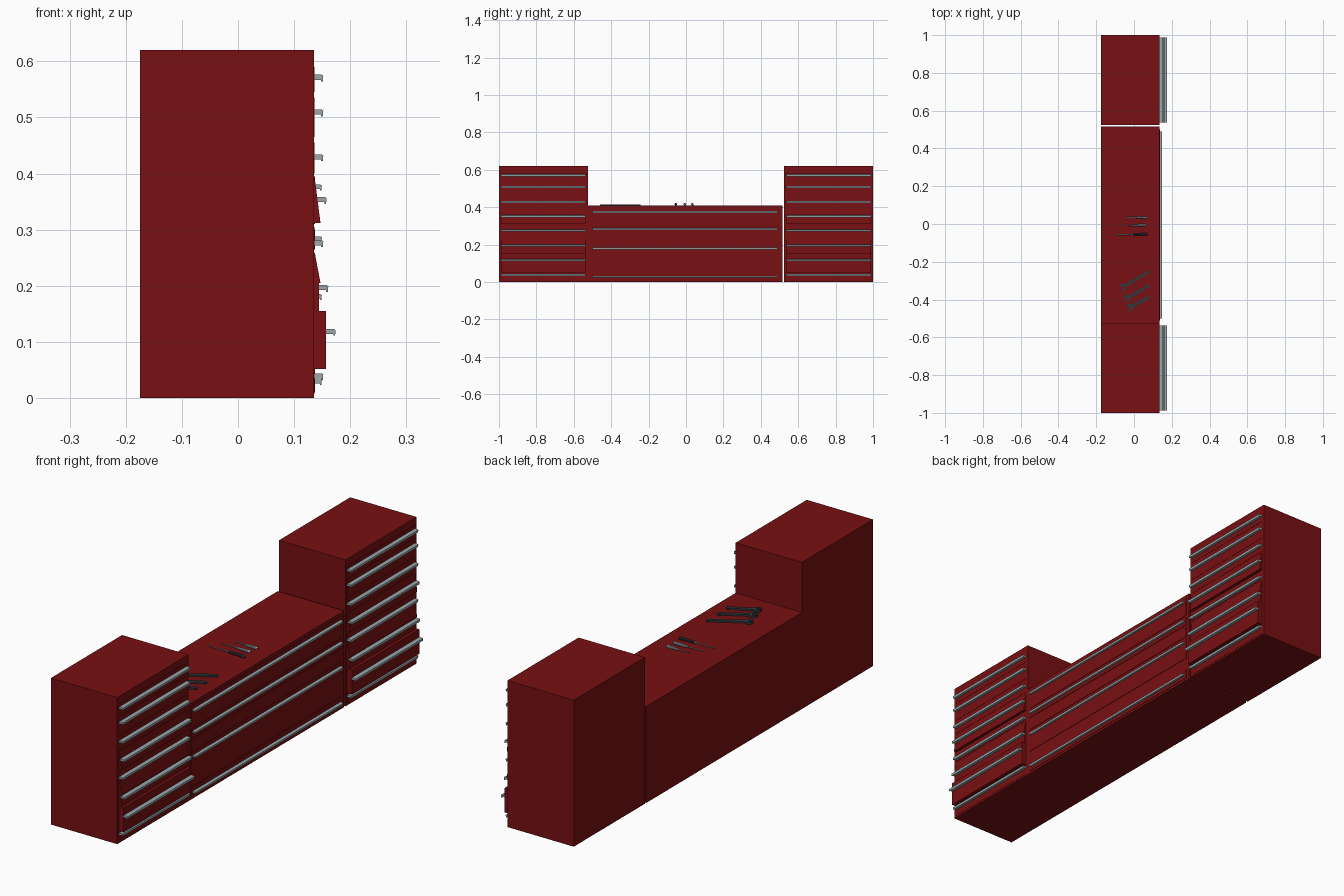
import bpy, bmesh, math
from mathutils import Matrix, Vector

cube = bpy.data.objects.get("Cube")
if cube:
    bpy.data.objects.remove(cube, do_unlink=True)


def material(name, rgb, rough=0.5):
    m = bpy.data.materials.new(name)
    m.use_nodes = True
    m.diffuse_color = (*rgb, 1)
    bsdf = m.node_tree.nodes["Principled BSDF"]
    bsdf.inputs["Base Color"].default_value = (*rgb, 1)
    bsdf.inputs["Roughness"].default_value = rough
    return m


RED = material("cabinet red", (0.19, 0.005, 0.006))
SILVER = material("handle silver", (0.32, 0.39, 0.41))
STEEL = material("dark steel", (0.03, 0.04, 0.045))


def finish(name, bm, mat):
    bmesh.ops.recalc_face_normals(bm, faces=bm.faces)
    mesh = bpy.data.meshes.new(name)
    bm.to_mesh(mesh)
    bm.free()
    mesh.materials.append(mat)
    ob = bpy.data.objects.new(name, mesh)
    bpy.context.collection.objects.link(ob)
    return ob


def extrude_profile(name, points, y0, y1, mat):
    """Sweep an x-z outline along y."""
    bm = bmesh.new()
    face = bm.faces.new([bm.verts.new((x, y0, z)) for x, z in points])
    side = bmesh.ops.extrude_face_region(bm, geom=[face])["geom"]
    verts = [v for v in side if isinstance(v, bmesh.types.BMVert)]
    bmesh.ops.translate(bm, verts=verts, vec=(0, y1 - y0, 0))
    return finish(name, bm, mat)


def box(name, x0, x1, y0, y1, z0, z1, mat):
    return extrude_profile(name, [(x0, z0), (x1, z0), (x1, z1), (x0, z1)], y0, y1, mat)


BACK, FACE = -0.175, 0.135


def handle(name, x, z, y0, y1, s=1.0):
    # Flat grip with a lip that turns down at the front
    shape = [(0, -.003), (0, .006), (.014, .006), (.017, .004),
             (.016, -.006), (.013, -.006), (.013, -.003)]
    extrude_profile(name, [(x + a * s, z + b * s) for a, b in shape], y0, y1, SILVER)


# Two tall drawer towers, one at each end
for end, y0, y1 in (("near", -1.0, -0.525), ("far", 0.525, 1.0)):
    box(end + "_tower_body", BACK, FACE, y0, y1, 0, 0.62, RED)
    a, b = y0 + 0.012, y1 - 0.012

    # Flush drawer fronts
    for i, (z0, z1) in enumerate([(.545, .59), (.465, .535), (.4, .455),
                                  (.265, .305), (.008, .046)]):
        box(f"{end}_tower_drawer_{i}", FACE - .01, FACE + .001, a, b, z0, z1, RED)

    # Drawers leaning or pulled out
    extrude_profile(end + "_upper_tilted_drawer",
                    [(.13, .312), (.147, .312), (.137, .39), (.13, .39)], a, b, RED)
    extrude_profile(end + "_lower_tilted_drawer",
                    [(.13, .155), (.144, .155), (.144, .205), (.147, .205),
                     (.137, .258), (.13, .258)], a, b, RED)
    box(end + "_open_drawer", .13, .157, a, b, .052, .155, RED)

    # Full-width pulls
    for i, (z, x) in enumerate([(.57, FACE), (.508, FACE), (.428, FACE), (.352, .141),
                                (.275, FACE), (.195, .144), (.117, .157), (.038, FACE)]):
        handle(f"{end}_tower_handle_{i}", x, z, a, b)

# Low workbench between the towers
box("bench_body", BACK, FACE, -0.525, 0.516, 0, 0.408, RED)
for i, (z0, z1) in enumerate([(.31, .395), (.265, .3), (.208, .255), (.105, .2), (.01, .052)]):
    box(f"bench_drawer_{i}", FACE - .01, FACE + .002, -.51, .5, z0, z1, RED)
for i, z in enumerate([.375, .283, .18, .028]):
    handle(f"bench_handle_{i}", FACE, z, -.5, .49, 0.85)

TOP = 0.408


# Screwdrivers: thick grip, collar, thin shaft with flat tip
def tube(bm, x0, x1, y, r0, r1, sides=10):
    mat = Matrix.Translation(((x0 + x1) / 2, y, TOP + .007)) @ Matrix.Rotation(math.pi / 2, 4, 'Y')
    bmesh.ops.create_cone(bm, cap_ends=True, segments=sides, radius1=r0, radius2=r1,
                          depth=abs(x1 - x0), matrix=mat)


for i, (y, tip, end, mat) in enumerate([(-.055, -.098, .072, STEEL),
                                        (-.007, -.072, .064, SILVER),
                                        (.034, -.042, .068, SILVER)]):
    grip = end - (end - tip) * 0.45
    bm = bmesh.new()
    tube(bm, grip, end - .006, y, .005, .007)
    tube(bm, end - .006, end, y, .007, .004)
    finish(f"screwdriver_grip_{i}", bm, mat)
    bm = bmesh.new()
    tube(bm, tip, grip, y, .002, .0025, 8)
    tube(bm, grip - .008, grip, y, .003, .005, 8)
    finish(f"screwdriver_shaft_{i}", bm, SILVER)


# Wrenches: flat bar, ring end and open jaw
def flat_outline(name, pts, mat, place):
    bm = bmesh.new()
    face = bm.faces.new([bm.verts.new((x, y, 0)) for x, y in pts])
    side = bmesh.ops.extrude_face_region(bm, geom=[face])["geom"]
    bmesh.ops.translate(bm, verts=[v for v in side if isinstance(v, bmesh.types.BMVert)],
                        vec=(0, 0, .007))
    bmesh.ops.transform(bm, matrix=place, verts=bm.verts)
    return finish(name, bm, mat)


def arc(cx, r, start, stop, n):
    return [(cx + r * math.cos(start + (stop - start) * k / n),
             r * math.sin(start + (stop - start) * k / n)) for k in range(n + 1)]


for i, (p, q) in enumerate([((.072, -.255), (-.06, -.335)),
                            ((.072, -.33), (-.04, -.395)),
                            ((.072, -.392), (-.025, -.442))]):
    p, q = Vector(p), Vector(q)
    d = q - p
    length, w = d.length, .007
    place = Matrix.Translation((p.x, p.y, TOP)) @ Matrix.Rotation(math.atan2(d.y, d.x), 4, 'Z')
    jaw = arc(length, .019, -2.7, -.5, 8) + [(length - .004, -.007), (length - .004, .007)]
    jaw += arc(length, .019, .5, 2.7, 8)
    bar = [(0, -w)] + jaw + [(0, w)] + arc(0, .011, math.pi * .6, math.pi * 1.4, 6)
    flat_outline(f"wrench_{i}", bar, STEEL, place)
